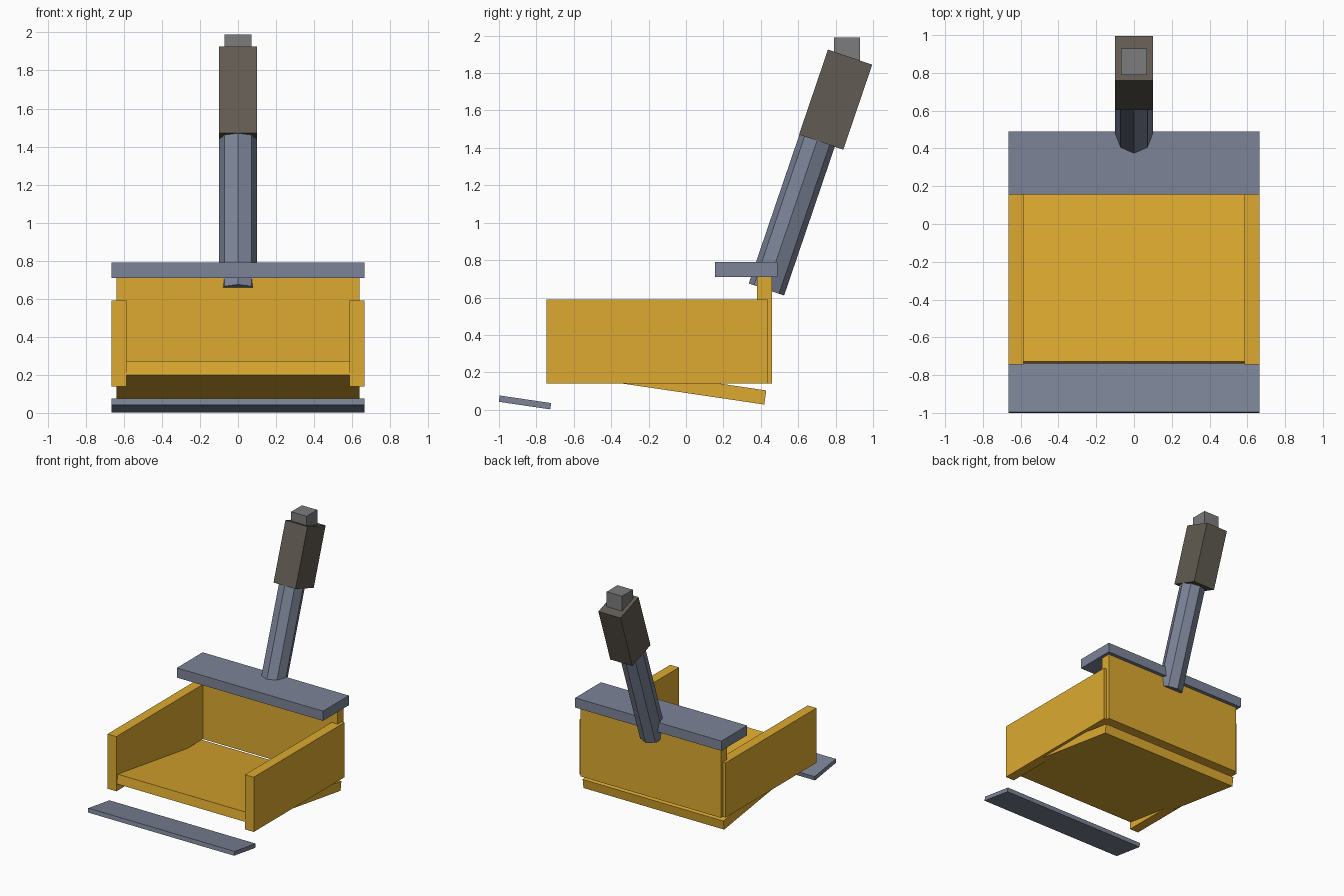
import bpy
from math import radians, sin, cos

if "Cube" in bpy.data.objects:
    bpy.data.objects.remove(bpy.data.objects["Cube"])


def material(name, rgb):
    mat = bpy.data.materials.new(name)
    mat.diffuse_color = (*rgb, 1)
    mat.use_nodes = True
    mat.node_tree.nodes["Principled BSDF"].inputs["Base Color"].default_value = mat.diffuse_color
    return mat


YELLOW = material("yellow_paint", (0.72, 0.40, 0.03))
STEEL = material("blue_steel", (0.20, 0.23, 0.31))
RUBBER = material("dark_rubber", (0.12, 0.105, 0.085))
GREY = material("grey_metal", (0.20, 0.20, 0.20))


def finish(name, mat):
    ob = bpy.context.object
    ob.name = name
    ob.data.materials.append(mat)
    return ob


def box(name, mat, center, size, tilt=0):
    """Box of given size, tilted about x (degrees)."""
    bpy.ops.mesh.primitive_cube_add(size=1, location=center,
                                    rotation=(radians(tilt), 0, 0))
    ob = bpy.context.object
    ob.scale = size
    bpy.ops.object.transform_apply(location=False, rotation=False, scale=True)
    return finish(name, mat)


# Tray: two side walls, back wall and sloping floor
for side, label in ((-1, "left"), (1, "right")):
    box(label + "_wall", YELLOW, (side * 0.625, -0.155, 0.365), (0.08, 1.18, 0.45))
box("back_wall", YELLOW, (0, 0.42, 0.425), (1.28, 0.08, 0.57))
box("sloping_floor", YELLOW, (0, -0.155, 0.151), (1.28, 1.17, 0.076), -8.4)

# Cutting lip in front and cross beam on the back wall
box("front_lip", STEEL, (0, -0.861, 0.039), (1.33, 0.278, 0.034), -8.4)
box("cross_beam", STEEL, (0, 0.3225, 0.75), (1.33, 0.335, 0.08))

# Octagonal handle leaning backwards
LEAN = 18.8
length = 0.95
dy, dz = sin(radians(LEAN)), cos(radians(LEAN))
bpy.ops.mesh.primitive_cylinder_add(
    vertices=8, radius=0.1, depth=length,
    location=(0, 0.43 + dy * length / 2, 0.643 + dz * length / 2),
    rotation=(radians(-LEAN), 0, 0))
finish("handle", STEEL)

# Grip and top coupling
box("grip", RUBBER, (0, 0.80, 1.658), (0.20, 0.25, 0.48), -LEAN)
box("top_coupling", GREY, (0, 0.86, 1.92), (0.14, 0.14, 0.14))
